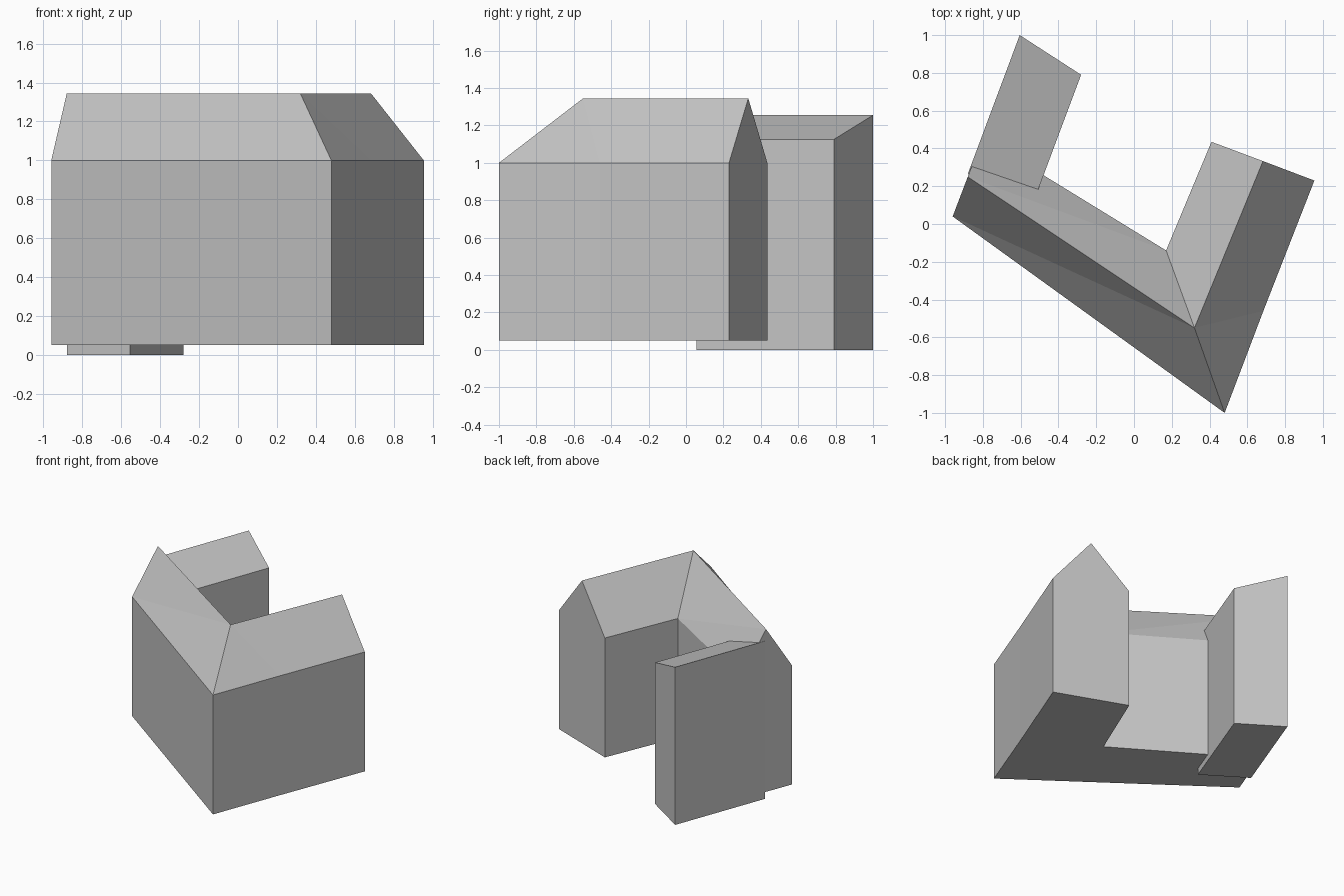
import bpy
import bmesh

cube = bpy.data.objects.get("Cube")
if cube:
    bpy.data.objects.remove(cube, do_unlink=True)

GREY = (0.55, 0.55, 0.55, 1.0)
mat = bpy.data.materials.new("plain grey")
mat.use_nodes = True
mat.diffuse_color = GREY
mat.node_tree.nodes["Principled BSDF"].inputs["Base Color"].default_value = GREY


def building(name, plan, base, eaves, ridges, roof):
    """Walls on a named plan, then roof faces given as strings of point names.
    eaves: height per plan point; ridges: extra named 3D points."""
    bm = bmesh.new()
    top = {k: bm.verts.new((x, y, eaves[k])) for k, (x, y) in plan.items()}
    low = {k: bm.verts.new((x, y, base)) for k, (x, y) in plan.items()}
    top.update({k: bm.verts.new(p) for k, p in ridges.items()})
    keys = list(plan)
    for a, b in zip(keys, keys[1:] + keys[:1]):
        bm.faces.new((low[a], low[b], top[b], top[a]))
    bm.faces.new([low[k] for k in keys])
    for face in roof:
        bm.faces.new([top[k] for k in face])
    bmesh.ops.recalc_face_normals(bm, faces=bm.faces)
    mesh = bpy.data.meshes.new(name)
    bm.to_mesh(mesh)
    bm.free()
    mesh.materials.append(mat)
    obj = bpy.data.objects.new(name, mesh)
    bpy.context.collection.objects.link(obj)
    return obj


# Main L-shaped house: gabled ends, hip outside and valley inside the corner
main_plan = {
    "A": (-0.96, 0.04), "B": (0.48, -1.0), "P": (0.685, -0.46),
    "C": (0.955, 0.23), "E": (0.41, 0.435), "F": (0.17, -0.14),
    "G": (-0.80, 0.455),
}
RIDGE = 1.345
main_ridge = {"W": (-0.88, 0.25, RIDGE), "K": (0.32, -0.55, RIDGE),
              "D": (0.683, 0.333, RIDGE)}
building("main_house", main_plan, 0.05, dict.fromkeys(main_plan, 1.0), main_ridge,
         ["ABK", "AKW", "BPK", "PCDK", "KDEF", "WKF", "WFG", "GAW", "CED"])

# Rear wing with a single-pitch roof, high along its outer side
wing_plan = {"A": (-0.88, 0.265), "B": (-0.555, 0.055),
             "C": (-0.28, 0.79), "D": (-0.605, 1.0)}
building("rear_wing", wing_plan, 0.0,
         {"A": 1.255, "B": 1.125, "C": 1.125, "D": 1.255}, {}, ["ABCD"])
